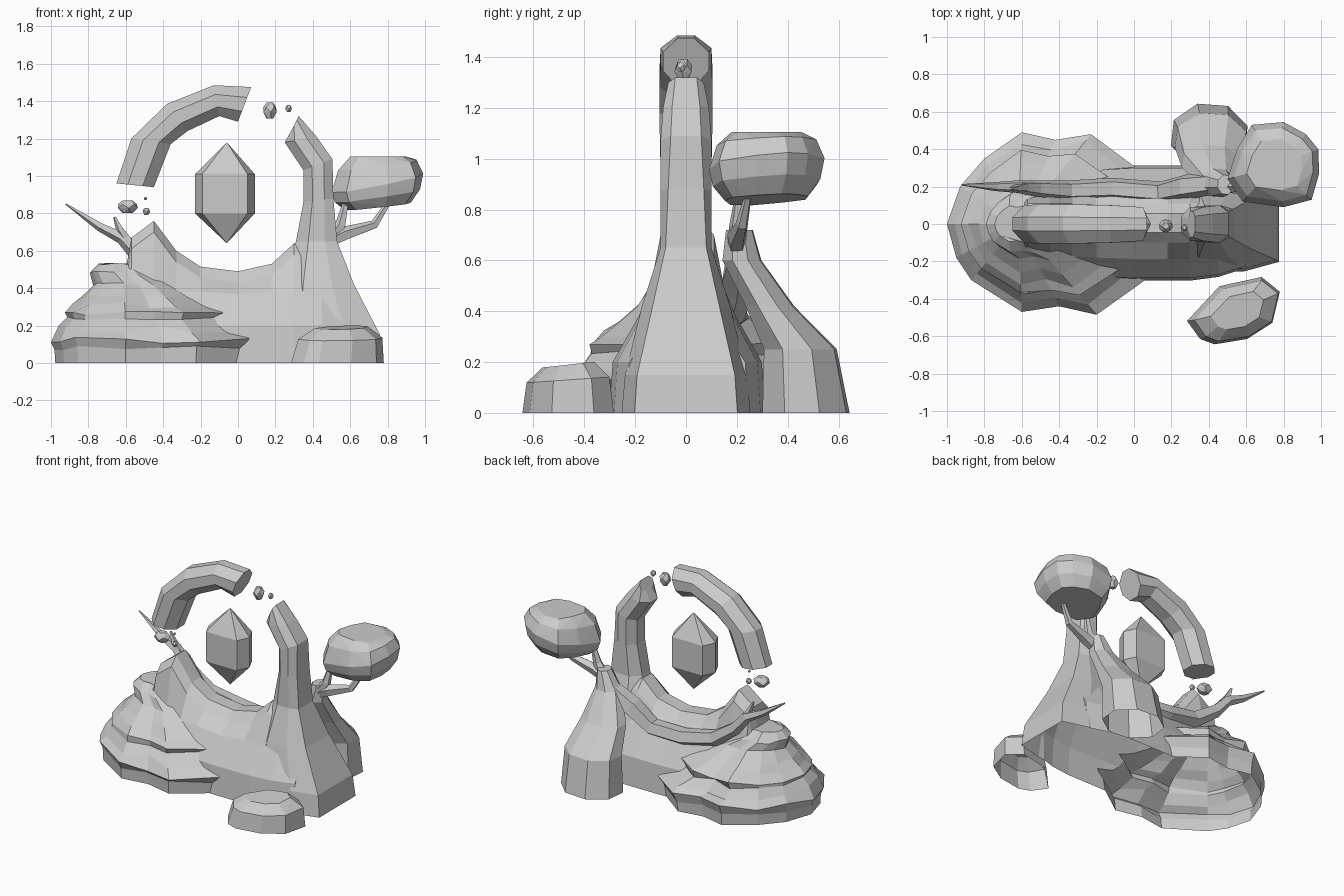
import bpy, bmesh, math, random
from mathutils import Vector

random.seed(4)
if "Cube" in bpy.data.objects:
    bpy.data.objects.remove(bpy.data.objects["Cube"], do_unlink=True)

stone = bpy.data.materials.new("grey stone")
stone.use_nodes = True
GREY = (0.6, 0.6, 0.6, 1)
stone.diffuse_color = GREY
stone.node_tree.nodes["Principled BSDF"].inputs["Base Color"].default_value = GREY


def finish(name, bm):
    bmesh.ops.recalc_face_normals(bm, faces=bm.faces)
    mesh = bpy.data.meshes.new(name)
    bm.to_mesh(mesh)
    bm.free()
    mesh.materials.append(stone)
    obj = bpy.data.objects.new(name, mesh)
    bpy.context.collection.objects.link(obj)
    return obj


def loft(name, rings):
    """Skin a row of equal closed rings and cap both ends."""
    bm = bmesh.new()
    rows = [[bm.verts.new(p) for p in ring] for ring in rings]
    n = len(rows[0])
    for a, b in zip(rows, rows[1:]):
        for i in range(n):
            j = (i + 1) % n
            bm.faces.new((a[i], a[j], b[j], b[i]))
    bm.faces.new(rows[0])
    bm.faces.new(rows[-1])
    return finish(name, bm)


def band(name, stations):
    """Eight-sided bar: inner and outer edge points (x, z), half depth, edge width."""
    rings = []
    for ix, iz, ox, oz, d, w in stations:
        a, b = Vector((ix, 0, iz)), Vector((ox, 0, oz))
        rings.append([a.lerp(b, t) + Vector((0, s * d, 0)) for t, s in
                      ((0, -.45), (.3, -1), (.7, -1), (1, -w),
                       (1, w), (.7, 1), (.3, 1), (0, .45))])
    return loft(name, rings)


def branch(name, path, sides=5):
    """Tapered limb along (x, y, z, radius) points."""
    pts = [Vector(p[:3]) for p in path]
    rings = []
    for i, p in enumerate(pts):
        way = (pts[min(i + 1, len(pts) - 1)] - pts[max(i - 1, 0)]).normalized()
        u = way.cross(Vector((0, 1, 0))).normalized()
        v = way.cross(u)
        angles = [math.tau * k / sides for k in range(sides)]
        rings.append([p + path[i][3] * (u * math.cos(a) + v * math.sin(a)) for a in angles])
    return loft(name, rings)


def hull(name, points):
    bm = bmesh.new()
    for p in points:
        bm.verts.new(p)
    result = bmesh.ops.convex_hull(bm, input=bm.verts)
    bmesh.ops.delete(bm, geom=list(set(result["geom_interior"])), context="VERTS")
    return finish(name, bm)


def weld(obj, others):
    """Unite the parts into one outer skin."""
    for other in others:
        mod = obj.modifiers.new("weld", "BOOLEAN")
        mod.operation, mod.solver, mod.object = "UNION", "EXACT", other
        mod.use_self = True
    welded = bpy.data.meshes.new_from_object(
        obj.evaluated_get(bpy.context.evaluated_depsgraph_get()))
    obj.modifiers.clear()
    obj.data = welded
    for other in others:
        bpy.data.objects.remove(other, do_unlink=True)


def open_ground(obj):
    """Trim at the ground, leaving a shell open underneath."""
    bm = bmesh.new()
    bm.from_mesh(obj.data)
    bmesh.ops.bisect_plane(bm, geom=bm.verts[:] + bm.edges[:] + bm.faces[:],
                           plane_co=(0, 0, 0), plane_no=(0, 0, 1), clear_inner=True)
    bm.to_mesh(obj.data)
    bm.free()


# Saddle-shaped body with the broken left horn: x, top height, half width of foot
body = []
for x, top, foot in ((-.6, .5, .24), (-.57, .67, .25), (-.45, .76, .27), (-.33, .6, .29),
                     (-.2, .515, .3), (0, .49, .31), (.18, .53, .31), (.3, .64, .31),
                     (.45, .6, .29), (.6, .42, .24)):
    half = [(foot, -.1), (foot * .93, .2), (foot * .6, min(.38, top * .75)),
            (.1, top - .06), (.045, top)]
    body.append([(x, -y, z) for y, z in half] + [(x, y + .01, z) for y, z in reversed(half)])
base = loft("arch_base", body)

# Right pillar and floating arch piece
pillar = band("right_pillar", [
    (.15, -.08, .785, -.08, .26, .8), (.16, .15, .76, .15, .24, .8),
    (.23, .4, .62, .42, .175, .75), (.31, .65, .53, .65, .1, .8),
    (.35, .86, .51, .88, .1, .7), (.35, 1.03, .505, 1.09, .1, .6),
    (.25, 1.18, .42, 1.21, .09, .6), (.29, 1.25, .325, 1.32, .07, .6)])
band("floating_arch", [(-.45, .94, -.65, .96, .1, .35), (-.36, 1.17, -.57, 1.2, .105, .35),
                       (-.27, 1.24, -.38, 1.385, .105, .35),
                       (-.1, 1.32, -.13, 1.485, .1, .35), (0, 1.29, .07, 1.475, .09, .35)])

# Floating crystal
crystal = [(-.06, 0, 1.18), (-.06, 0, .64)]
for z in (.8, 1.01):
    for s in (-1, 1):
        crystal.append((-.07 + s * .16, 0, z))
        crystal += [(-.07 + s * .12, y, z) for y in (-.085, .085)]
hull("crystal", crystal)

# Terraced mound: one outline shrunk towards a pivot at each height
outline = [(-1, 0), (-.95, -.18), (-.87, -.3), (-.6, -.47), (-.4, -.44), (-.2, -.485),
           (.06, -.3), (.06, 0), (.08, .25), (-.23, .48), (-.42, .45), (-.6, .49),
           (-.8, .35), (-.93, .2)]
layers = []
for z, s, rough in ((-.06, .93, 0), (.08, .95, .015), (.125, 1, .025), (.18, .9, .02),
                    (.235, .78, .012), (.265, .79, .012), (.31, .68, .015),
                    (.36, .55, .012), (.42, .4, .01), (.48, .32, .01), (.53, .2, .005)):
    ring = []
    for x, y in outline:
        k = s * (1 + random.uniform(-1, 1) * rough * 2 * (s < .95))
        ring.append((-.62 + (x + .62) * k - .05 * (s < .35), y * k,
                     z + random.uniform(-1, 1) * rough))
    layers.append(ring)
mound = loft("terraced_mound", layers)

# Tree trunk leaning on the back of the pillar: centre, height, radii
rings = []
for x, y, z, rx, ry in ((.4, .48, -.09, .22, .19), (.41, .45, .25, .2, .15),
                        (.41, .33, .42, .16, .1), (.45, .22, .6, .09, .08),
                        (.49, .21, .72, .045, .055)):
    rings.append([(x + rx * math.cos(a), y + ry * math.sin(a), z)
                  for a in (math.tau * k / 8 + .3 for k in range(8))])
trunk = loft("tree_trunk", rings)

# Limbs, and the long root along the back ending in a bare twig
branch("outer_branch", [(.49, .2, .65, .035), (.57, .2, .69, .04), (.73, .22, .74, .025),
                        (.82, .25, .88, .012)])
branch("upper_branch", [(.5, .2, .66, .04), (.55, .2, .74, .03), (.58, .21, .87, .015)])
root = branch("back_root", [
    (.44, .22, .6, .06), (.28, .2, .5, .07), (.14, .17, .38, .06), (-.12, .19, .39, .06),
    (-.35, .18, .44, .055), (-.52, .19, .56, .045), (-.62, .2, .67, .035),
    (-.74, .2, .73, .025), (-.92, .21, .85, .004)])
branch("root_twig", [(-.58, .2, .64, .03), (-.63, .19, .71, .022), (-.66, .19, .78, .008)])

weld(base, [pillar, mound, trunk, root])
open_ground(base)

# Foliage clump: a rounded outline scaled at each height
leaf_rim = [(.5, .24), (.55, .4), (.63, .53), (.8, .545), (.92, .48), (.985, .4),
            (.99, .27), (.95, .13), (.8, .09), (.58, .12)]
foliage = []
for z, s, slope in ((.84, .72, .08), (.9, .93, .14), (.97, 1, .2), (1.06, .86, .1),
                    (1.105, .6, 0)):
    foliage += [(.755 + (x - .755) * s, .315 + (y - .315) * s,
                 z + (x - .755 + (y - .315) * .5) * slope) for x, y in leaf_rim]
hull("foliage", foliage)

# Boulder in front of the pillar
rim = [(.27, -.52), (.34, -.62), (.42, -.65), (.6, -.62), (.74, -.53), (.78, -.36),
       (.68, -.28), (.45, -.33)]
stones = []
for z, s in ((-.05, 1.01), (.13, .88), (.19, .55)):
    stones += [(.54 + (x - .54) * s + .02 * (s < 1), -.46 + (y + .46) * s,
                z + (y + .46) * .06) for x, y in rim]
open_ground(hull("front_boulder", stones))

# Small floating fragments: centre and radii
for i, (x, y, z, rx, ry, rz) in enumerate((
        (.17, -.01, 1.35, .038, .036, .042), (.27, -.02, 1.36, .018, .02, .018),
        (-.59, 0, .835, .056, .05, .034), (-.49, 0, .81, .02, .02, .018),
        (-.495, 0, .88, .009, .01, .008))):
    hull(f"fragment_{i + 1}", [
        (x + rx * c * math.cos(a), y + ry * c * math.sin(a), z + rz * h)
        for c, h in ((.5, -1), (1, -.2), (.95, .4), (.5, 1))
        for a in (math.tau * k / 5 + h for k in range(5))])
